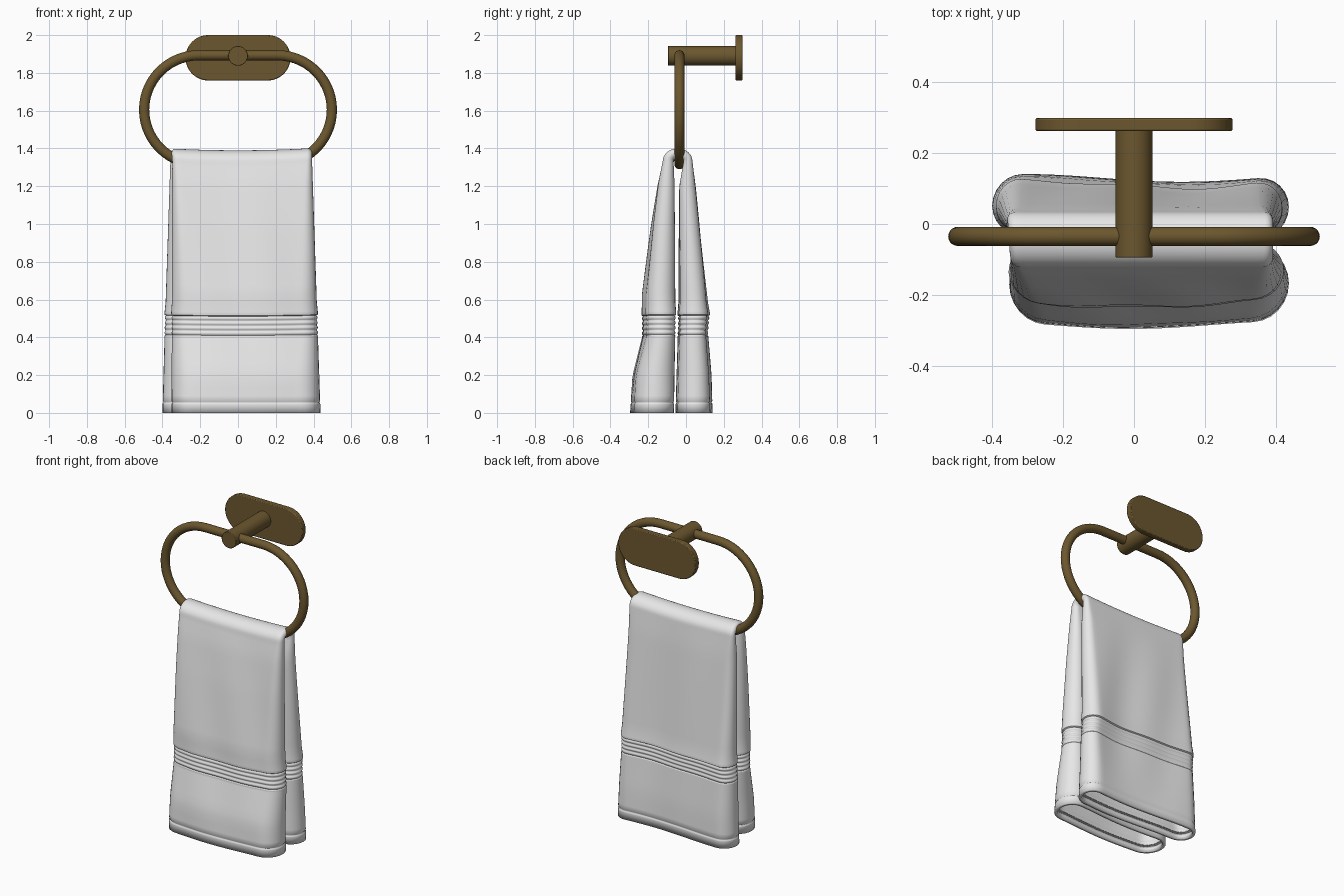
import bpy, bmesh, math
from math import sin, cos, pi
from mathutils import Vector

if "Cube" in bpy.data.objects:
    bpy.data.objects.remove(bpy.data.objects["Cube"])


def material(name, rgb):
    m = bpy.data.materials.new(name)
    m.diffuse_color = (*rgb, 1)
    m.use_nodes = True
    m.node_tree.nodes["Principled BSDF"].inputs["Base Color"].default_value = m.diffuse_color
    return m


brass = material("aged brass", (0.15, 0.096, 0.028))
cotton = material("white cotton", (0.8, 0.8, 0.8))


def make_object(name, bm, mat, angle=40):
    bmesh.ops.recalc_face_normals(bm, faces=bm.faces)
    me = bpy.data.meshes.new(name)
    bm.to_mesh(me)
    bm.free()
    ob = bpy.data.objects.new(name, me)
    bpy.context.collection.objects.link(ob)
    me.materials.append(mat)
    bpy.ops.object.select_all(action='DESELECT')
    ob.select_set(True)
    bpy.context.view_layer.objects.active = ob
    bpy.ops.object.shade_smooth_by_angle(angle=math.radians(angle))
    return ob


def stadium(hx, hz, n=24, straight=1):
    """Outline with round ends, as (x, z) pairs."""
    cx = hx - hz
    pts = []
    for side in (1, -1):
        for i in range(n + 1):
            a = -pi / 2 + pi * i / n
            pts.append((side * (cx + hz * cos(a)), side * hz * sin(a)))
        for i in range(1, straight):
            pts.append((side * cx * (1 - 2 * i / straight), side * hz))
    return pts


def slab(name, outline, z, y0, y1, bevel):
    bm = bmesh.new()
    f = bm.faces.new([bm.verts.new((x, y0, z + h)) for x, h in outline])
    g = bmesh.ops.extrude_face_region(bm, geom=[f])
    bmesh.ops.translate(bm, vec=(0, y1 - y0, 0),
                        verts=[v for v in g['geom'] if isinstance(v, bmesh.types.BMVert)])
    ob = make_object(name, bm, brass)
    b = ob.modifiers.new("soft edge", 'BEVEL')
    b.width, b.segments = bevel, 2
    return ob


# wall plate and post
slab("wall_plate", stadium(0.278, 0.12), 1.88, 0.262, 0.299, 0.005)
slab("post", [(0.052 * cos(2 * pi * i / 40), 0.052 * sin(2 * pi * i / 40)) for i in range(40)],
     1.89, -0.095, 0.27, 0.003)

# ring: round tube swept around a stadium
bm = bmesh.new()
path = stadium(0.497, 0.288, 28, 8)
loops = []
for i, (x, z) in enumerate(path):
    a, b = path[i - 1], path[(i + 1) % len(path)]
    nrm = Vector((b[1] - a[1], 0, a[0] - b[0])).normalized()
    c = Vector((x, -0.035, 1.605 + z))
    loops.append([bm.verts.new(c + 0.027 * (nrm * cos(t) + Vector((0, 1, 0)) * sin(t)))
                  for t in (2 * pi * k / 20 for k in range(20))])
for i, a in enumerate(loops):
    b = loops[(i + 1) % len(loops)]
    for k in range(20):
        bm.faces.new((a[k], a[(k + 1) % 20], b[(k + 1) % 20], b[k]))
make_object("ring", bm, brass)


def interp(table, z):
    for (z0, v0), (z1, v1) in zip(table, table[1:]):
        if z <= z1:
            return v0 + (v1 - v0) * max(0, (z - z0) / (z1 - z0))
    return table[-1][1]


# towel profile by height: outer y, inner y, left x, right x
front = dict(
    out=[(0, -.285), (.2, -.272), (.4, -.222), (.52, -.222), (.62, -.225), (1, -.178), (1.22, -.146), (1.33, -.123)],
    inn=[(0, -.072), (.5, -.064), (1.2, -.062), (1.33, -.066)],
    left=[(0, -.352), (.5, -.35), (1.33, -.348)],
    right=[(0, .437), (.5, .42), (1.33, .392)])
back = dict(
    out=[(0, .130), (.2, .122), (.42, .102), (.52, .110), (.8, .085), (1.2, .05), (1.33, .034)],
    inn=[(0, -.045), (.5, -.03), (1.2, -.035), (1.33, -.012)],
    left=[(0, -.40), (.5, -.386), (1.33, -.358)],
    right=[(0, .437), (.5, .415), (1.33, .392)])


def relief(z):
    """Woven band ribs and hem, as an outward offset."""
    if .41 < z < .515:
        return -.006 + .007 * abs(sin((z - .41) / .105 * 4 * pi))
    if .05 < z < .06:
        return -.004
    return .004 * max(0, 1 - abs(z - .53) / .05)


heights = sorted({round(.045 * i, 4) for i in range(30)} | {round(.39 + .0044 * i, 4) for i in range(36)}
                 | {.048, .053, .057, .062})
heights = [h for h in heights if h < 1.31]


def leg(t, zs):
    return [(Vector((0, interp(t['out'], z), z)), Vector((0, interp(t['inn'], z), z)),
             interp(t['left'], z), interp(t['right'], z), z, relief(z)) for z in zs]


# stations run up the front, over the ring and down the back
stations = leg(front, heights)
for i in range(17):
    a = pi - pi * i / 16
    w = i / 16
    stations.append((Vector((0, -.0445 + .0785 * cos(a), 1.33 + .066 * sin(a))),
                     Vector((0, -.039 + .027 * cos(a), 1.33 + .018 * sin(a))),
                     -.348 - .01 * w, .392, 1.33, 0))
stations += leg(back, heights[::-1])

bm = bmesh.new()
rows = []
for s, (po, pi_, x0, x1, z, off) in enumerate(stations):
    is_front = s < len(stations) / 2
    mid, half = (po + pi_) / 2, (po - pi_) / 2
    half = half * (1 + off / half.length)
    hw, cx = (x1 - x0) / 2 + off, (x0 + x1) / 2
    cap = min(half.length, .1)
    row = []
    for u, v in stadium(hw, cap, 12, 30):
        x = cx + u
        p = mid + half * (v / cap) + Vector((x, 0, 0))
        hang = max(0, 1 - z / 1.33)
        fade = min(1, 1.6 * hang)
        # soft folds
        p.y += .011 * fade * cos(7 * x + (3.2 if is_front else 2.2))
        if v > 0:
            p.y += .005 * sin(pi * min(1, z / 1.33)) * sin(17 * x + 3 * z)
        p.z += .012 * (1 - hang) * (x / .4) ** 2 - .006 * (1 - hang)
        row.append(bm.verts.new(p))
    rows.append(row)
n = len(rows[0])
for a, b in zip(rows, rows[1:]):
    for k in range(n):
        bm.faces.new((a[k], a[(k + 1) % n], b[(k + 1) % n], b[k]))
towel = make_object("towel", bm, cotton, 50)

# cloth thickness, open at both hanging ends
sol = towel.modifiers.new("cloth thickness", 'SOLIDIFY')
sol.thickness = 0.02
sol.offset = -1
